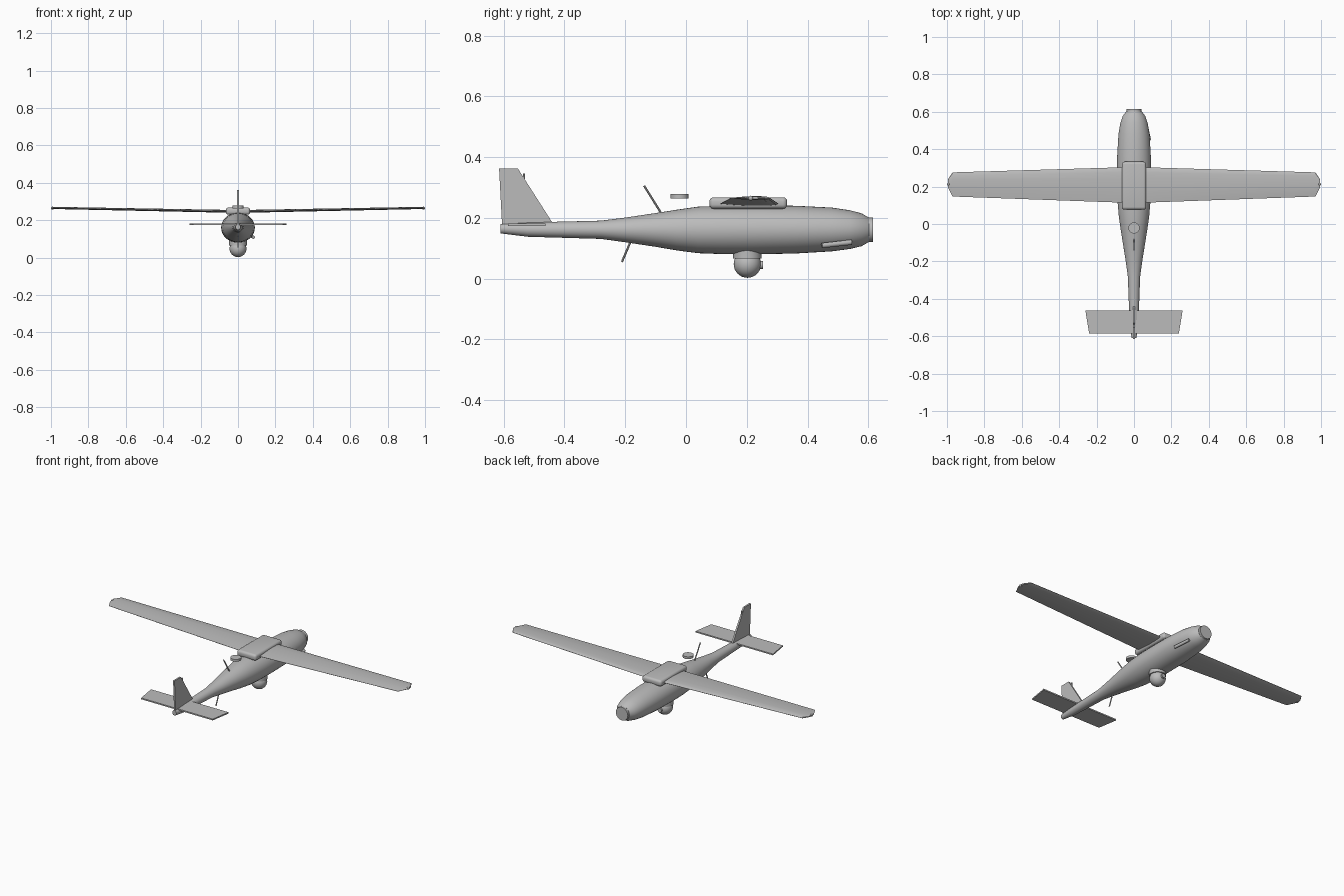
import bpy, bmesh, math
from mathutils import Vector

if "Cube" in bpy.data.objects:
    bpy.data.objects.remove(bpy.data.objects["Cube"])

grey = bpy.data.materials.new("airframe_grey")
grey.diffuse_color = (0.5, 0.5, 0.5, 1)
grey.use_nodes = True
grey.node_tree.nodes["Principled BSDF"].inputs["Base Color"].default_value = grey.diffuse_color


def finish(name, bm, angle=35):
    bmesh.ops.recalc_face_normals(bm, faces=bm.faces)
    me = bpy.data.meshes.new(name)
    bm.to_mesh(me)
    bm.free()
    ob = bpy.data.objects.new(name, me)
    bpy.context.collection.objects.link(ob)
    me.materials.append(grey)
    bpy.ops.object.select_all(action='DESELECT')
    ob.select_set(True)
    bpy.context.view_layer.objects.active = ob
    bpy.ops.object.shade_smooth_by_angle(angle=math.radians(angle))
    return ob


def loft(name, rings, angle=35):
    """Skin a list of closed rings and cap both ends."""
    bm = bmesh.new()
    vs = [[bm.verts.new(p) for p in r] for r in rings]
    n = len(vs[0])
    for a, b in zip(vs, vs[1:]):
        for i in range(n):
            j = (i + 1) % n
            bm.faces.new((a[i], a[j], b[j], b[i]))
    bm.faces.new(vs[0])
    bm.faces.new(vs[-1])
    return finish(name, bm, angle)


def rod(name, a, b, r, seg=16):
    a, b = Vector(a), Vector(b)
    bm = bmesh.new()
    bmesh.ops.create_cone(bm, cap_ends=True, segments=seg, radius1=r, radius2=r, depth=(b - a).length)
    q = (b - a).to_track_quat('Z', 'Y')
    for v in bm.verts:
        v.co = q @ v.co + (a + b) / 2
    return finish(name, bm)


def ball(name, c, r, seg=32):
    bm = bmesh.new()
    bmesh.ops.create_uvsphere(bm, u_segments=seg, v_segments=seg // 2, radius=r)
    bmesh.ops.translate(bm, vec=c, verts=bm.verts)
    return finish(name, bm)


def foil(x, y0, y1, z, t, n=8):
    """Wing section from trailing edge y0 to leading edge y1."""
    top, low = [], []
    for i in range(n + 1):
        u = (1 - math.cos(math.pi * i / n)) / 2
        h = t * (0.08 + 0.92 * math.sin(math.pi * u ** 0.75)) / 2 if i < n else 0.04 * t
        h = t * 0.5 * min(1, 0.1 + 2.6 * math.sqrt(1 - u) * u) if i < n else 0.05 * t
        y = y0 + (y1 - y0) * u
        top.append((x, y, z + h))
        low.append((x, y, z - h * 0.8))
    return top + low[::-1]


# fuselage: y, half width, top z, bottom z
stations = [(-0.61, 0.013, 0.18, 0.149), (-0.52, 0.024, 0.185, 0.138), (-0.28, 0.033, 0.191, 0.131),
            (-0.2, 0.044, 0.201, 0.12), (-0.1, 0.06, 0.216, 0.105), (-0.03, 0.071, 0.227, 0.093),
            (0.04, 0.081, 0.237, 0.084), (0.12, 0.088, 0.24, 0.081), (0.22, 0.09, 0.241, 0.08),
            (0.36, 0.09, 0.24, 0.083), (0.48, 0.083, 0.234, 0.09), (0.54, 0.073, 0.225, 0.098),
            (0.578, 0.06, 0.215, 0.107), (0.602, 0.042, 0.201, 0.121)]
rings = []
for y, w, t, b in stations:
    rings.append([(w * math.cos(a), y, (t + b) / 2 + (t - b) / 2 * math.sin(a))
                  for a in (2 * math.pi * i / 40 for i in range(40))])
loft("fuselage", rings, 45)
rod("nose_plate", (0, 0.58, 0.161), (0, 0.615, 0.161), 0.04, 32)

# wings and tip lights
for s, side in ((1, "right"), (-1, "left")):
    loft(side + "_wing", [foil(0, 0.112, 0.305, 0.246, 0.017),
                          foil(s * 0.97, 0.147, 0.276, 0.265, 0.013),
                          foil(s * 0.995, 0.195, 0.238, 0.2655, 0.01)], 30)
    ball(side + "_wingtip_light", (s * 0.992, 0.213, 0.265), 0.008, 12)

# wing saddle with rounded edges
bm = bmesh.new()
bmesh.ops.create_cube(bm, size=1)
for v in bm.verts:
    v.co = (v.co.x * 0.13, 0.205 + v.co.y * 0.256, 0.249 + v.co.z * 0.038)
bmesh.ops.bevel(bm, geom=bm.edges[:], offset=0.014, segments=4, profile=0.5, affect='EDGES')
finish("wing_saddle", bm)

# tailplane
def plate_z(z):
    return [(-0.24, -0.585, z), (0.24, -0.585, z), (0.26, -0.462, z), (-0.26, -0.462, z)]
loft("tailplane", [plate_z(0.174), plate_z(0.182)])

# tail fin
def plate_x(x):
    return [(x, -0.615, 0.362), (x, -0.553, 0.362), (x, -0.44, 0.185), (x, -0.605, 0.172)]
loft("tail_fin", [plate_x(-0.005), plate_x(0.005)])
rod("fin_probe", (0, -0.533, 0.328), (0, -0.533, 0.347), 0.004, 10)

# camera turret
rod("turret_collar", (0, 0.202, 0.066), (0, 0.202, 0.1), 0.047, 32)
ball("turret_ball", (0, 0.202, 0.048), 0.045)
rod("turret_lens", (0, 0.235, 0.045), (0, 0.254, 0.045), 0.013, 20)

# antennas
rod("satellite_antenna", (0, -0.021, 0.264), (0, -0.021, 0.278), 0.03, 32)
rod("upper_antenna", (0, -0.08, 0.213), (0, -0.138, 0.306), 0.0035, 10)
rod("lower_antenna", (0, -0.182, 0.123), (0, -0.211, 0.055), 0.0035, 10)

# exhaust pipe on the right side
rod("exhaust_pipe", (0.083, 0.447, 0.109), (0.062, 0.545, 0.12), 0.0085, 16)
